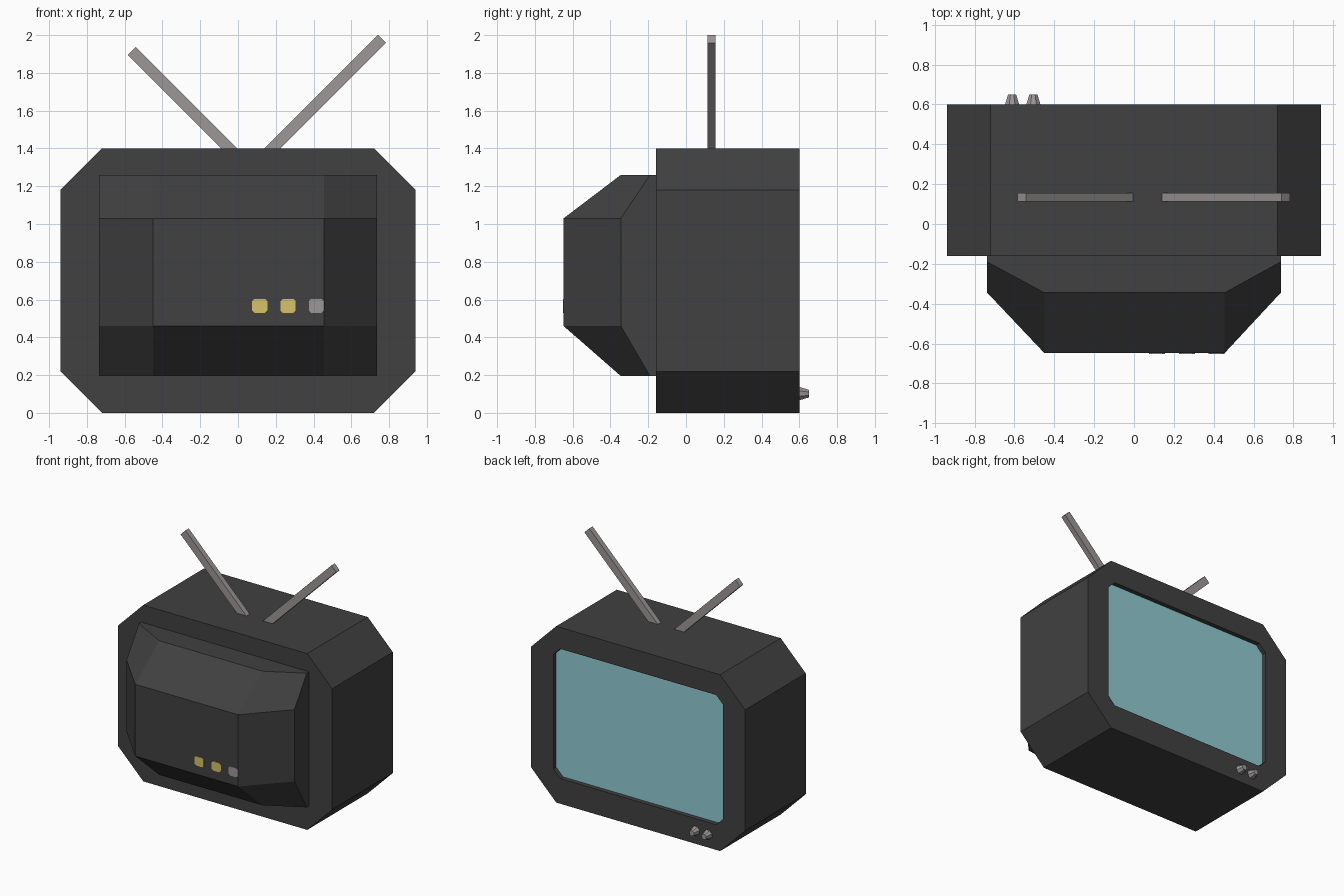
import bpy, bmesh, math
from mathutils import Vector, Matrix

if "Cube" in bpy.data.objects:
    bpy.data.objects.remove(bpy.data.objects["Cube"])


def material(name, rgb):
    m = bpy.data.materials.new(name)
    m.diffuse_color = (*rgb, 1)
    m.use_nodes = True
    m.node_tree.nodes["Principled BSDF"].inputs["Base Color"].default_value = m.diffuse_color
    return m


charcoal = material("charcoal", (0.052, 0.052, 0.052))
glass = material("screen_teal", (0.285, 0.60, 0.65))
grey = material("metal_grey", (0.33, 0.31, 0.305))
gold = material("socket_gold", (0.68, 0.54, 0.14))


def finish(bm, name, mat):
    bmesh.ops.recalc_face_normals(bm, faces=bm.faces)
    me = bpy.data.meshes.new(name)
    bm.to_mesh(me)
    bm.free()
    me.materials.append(mat)
    ob = bpy.data.objects.new(name, me)
    bpy.context.collection.objects.link(ob)
    return ob


def octagon(cx, cz, hw, hh, c, y):
    """Chamfered rectangle facing along y."""
    pts = []
    for sx, sz in ((1, 1), (-1, 1), (-1, -1), (1, -1)):
        a = (cx + sx * (hw - c), y, cz + sz * hh)
        b = (cx + sx * hw, y, cz + sz * (hh - c))
        pts += [b, a] if sx * sz > 0 else [a, b]
    return pts


def loft(name, rings, mat):
    """Skin matching rings and cap both ends."""
    bm = bmesh.new()
    loops = [[bm.verts.new(p) for p in r] for r in rings]
    for a, b in zip(loops, loops[1:]):
        n = len(a)
        for i in range(n):
            j = (i + 1) % n
            bm.faces.new((a[i], a[j], b[j], b[i]))
    bm.faces.new(loops[0])
    bm.faces.new(loops[-1])
    return finish(bm, name, mat)


# Cabinet with recessed screen opening in the +y side
loft("cabinet", [
    octagon(0, 0.7, 0.94, 0.7, 0.22, -0.16),
    octagon(0, 0.7, 0.94, 0.7, 0.22, 0.60),
    octagon(0, 0.715, 0.745, 0.515, 0.06, 0.60),
    octagon(0, 0.715, 0.745, 0.515, 0.06, 0.56),
], charcoal)
loft("screen", [octagon(0, 0.715, 0.744, 0.514, 0.06, y) for y in (0.558, 0.566)], glass)

# Tube housing: 4x4 grid whose depth drops toward edges and corners
bm = bmesh.new()
xs, zs = (-0.737, -0.45, 0.455, 0.737), (0.195, 0.46, 1.03, 1.26)
depth = (-0.648, -0.345, -0.19)
grid = [[bm.verts.new((x, depth[(i in (0, 3)) + (k in (0, 3))], z))
         for k, z in enumerate(zs)] for i, x in enumerate(xs)]
for i in range(3):
    for k in range(3):
        bm.faces.new((grid[i][k], grid[i + 1][k], grid[i + 1][k + 1], grid[i][k + 1]))
rim = [e for e in bm.edges if e.is_boundary]
ext = bmesh.ops.extrude_edge_only(bm, edges=rim)["geom"]
for v in ext:
    if isinstance(v, bmesh.types.BMVert):
        v.co.y = -0.12
bmesh.ops.holes_fill(bm, edges=[e for e in bm.edges if e.is_boundary], sides=0)
finish(bm, "tube_housing", charcoal)

# Sockets on the housing
for i, (x, mat) in enumerate(((0.115, gold), (0.265, gold), (0.415, grey))):
    loft(f"socket_{i + 1}", [octagon(x, 0.567, 0.04, 0.037, 0.012, y)
                             for y in (-0.645, -0.652)], mat)

# Tapered control knobs below the screen
for i, x in enumerate((-0.612, -0.505)):
    rings = []
    for y, r in ((0.595, 0.04), (0.65, 0.022)):
        rings.append([(x + r * math.cos(t * math.pi / 4 + math.pi / 8), y,
                       0.102 + r * math.sin(t * math.pi / 4 + math.pi / 8)) for t in range(8)])
    loft(f"knob_{i + 1}", rings, grey)

# Square-section antenna rods leaning out at 45 degrees
for name, side, tip in (("antenna_right", 1, (0.7625, 1.98)),
                        ("antenna_left", -1, (-0.5625, 1.915))):
    length = (tip[1] - 1.36) * math.sqrt(2)
    direction = Vector((side, 0, 1)).normalized()
    centre = Vector((tip[0], 0.134, tip[1])) - direction * length / 2
    bm = bmesh.new()
    bmesh.ops.create_cube(bm, size=1, matrix=Matrix.Translation(centre)
                          @ Matrix.Rotation(side * math.pi / 4, 4, 'Y')
                          @ Matrix.Diagonal((0.06, 0.042, length, 1)))
    finish(bm, name, grey)
